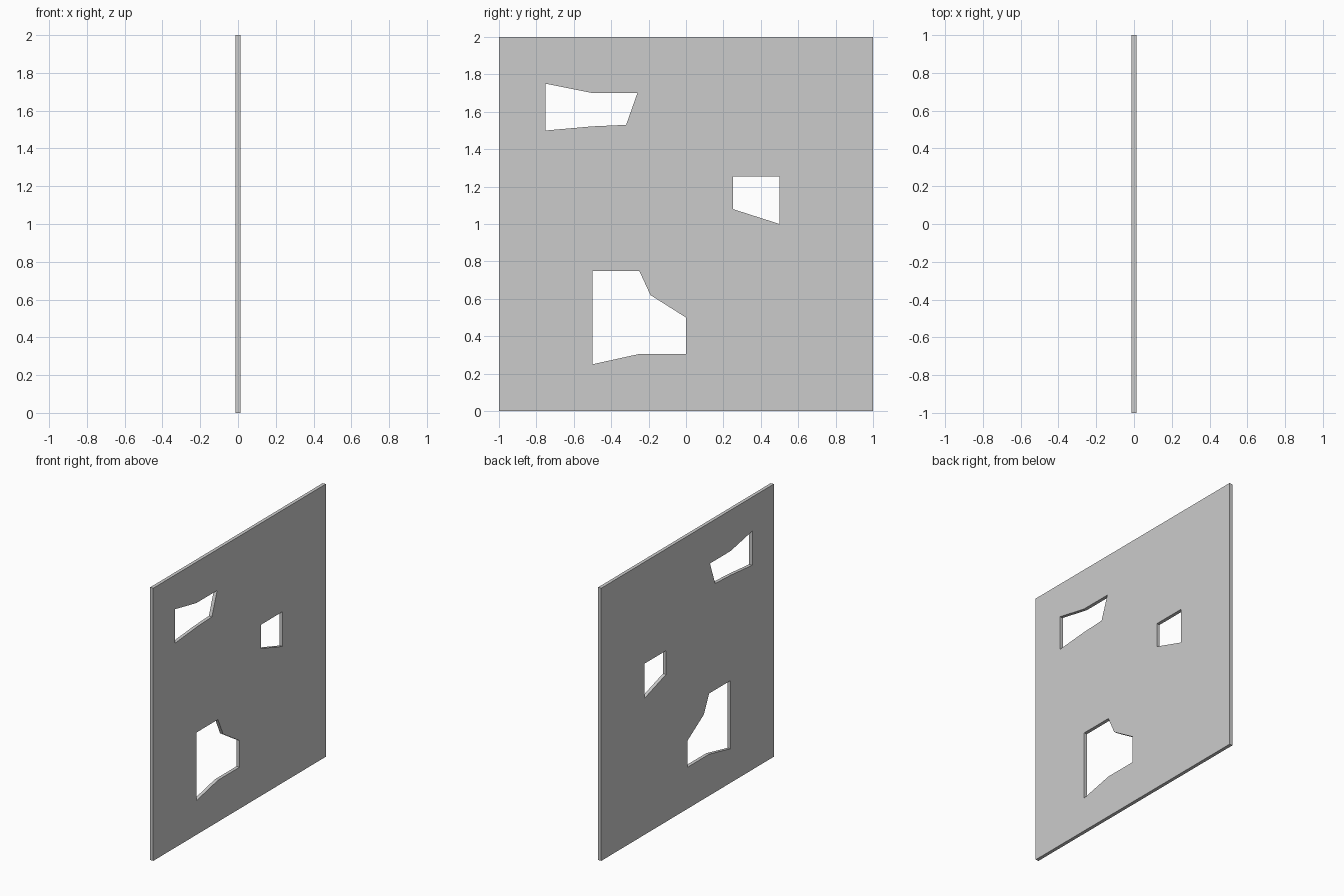
import bpy, bmesh

if "Cube" in bpy.data.objects:
    bpy.data.objects.remove(bpy.data.objects["Cube"])

THICKNESS = 0.025

# Outlines as (y, z): outer board first, then the three openings
OUTLINES = [
    [(-1, 0), (1, 0), (1, 2), (-1, 2)],
    [(-0.75, 1.75), (-0.5, 1.70), (-0.26, 1.70), (-0.32, 1.53), (-0.5, 1.522), (-0.75, 1.5)],
    [(0.25, 1.255), (0.5, 1.255), (0.5, 1.0), (0.25, 1.08)],
    [(-0.5, 0.75), (-0.25, 0.75), (-0.19, 0.62), (0, 0.5), (0, 0.305), (-0.25, 0.305), (-0.5, 0.25)],
]

bm = bmesh.new()

# Draw every outline as a closed loop of edges
for outline in OUTLINES:
    verts = [bm.verts.new((-THICKNESS / 2, y, z)) for y, z in outline]
    for i, v in enumerate(verts):
        bm.edges.new((v, verts[(i + 1) % len(verts)]))

# Fill between the loops, then extrude to the panel thickness
bmesh.ops.triangle_fill(bm, use_beauty=True, edges=bm.edges[:], normal=(1, 0, 0))
result = bmesh.ops.extrude_face_region(bm, geom=bm.faces[:], use_keep_orig=True)
moved = [g for g in result["geom"] if isinstance(g, bmesh.types.BMVert)]
bmesh.ops.translate(bm, verts=moved, vec=(THICKNESS, 0, 0))
bmesh.ops.recalc_face_normals(bm, faces=bm.faces[:])

# Wall panel
mesh = bpy.data.meshes.new("wall_panel")
bm.to_mesh(mesh)
bm.free()
panel = bpy.data.objects.new("wall_panel", mesh)
bpy.context.collection.objects.link(panel)
